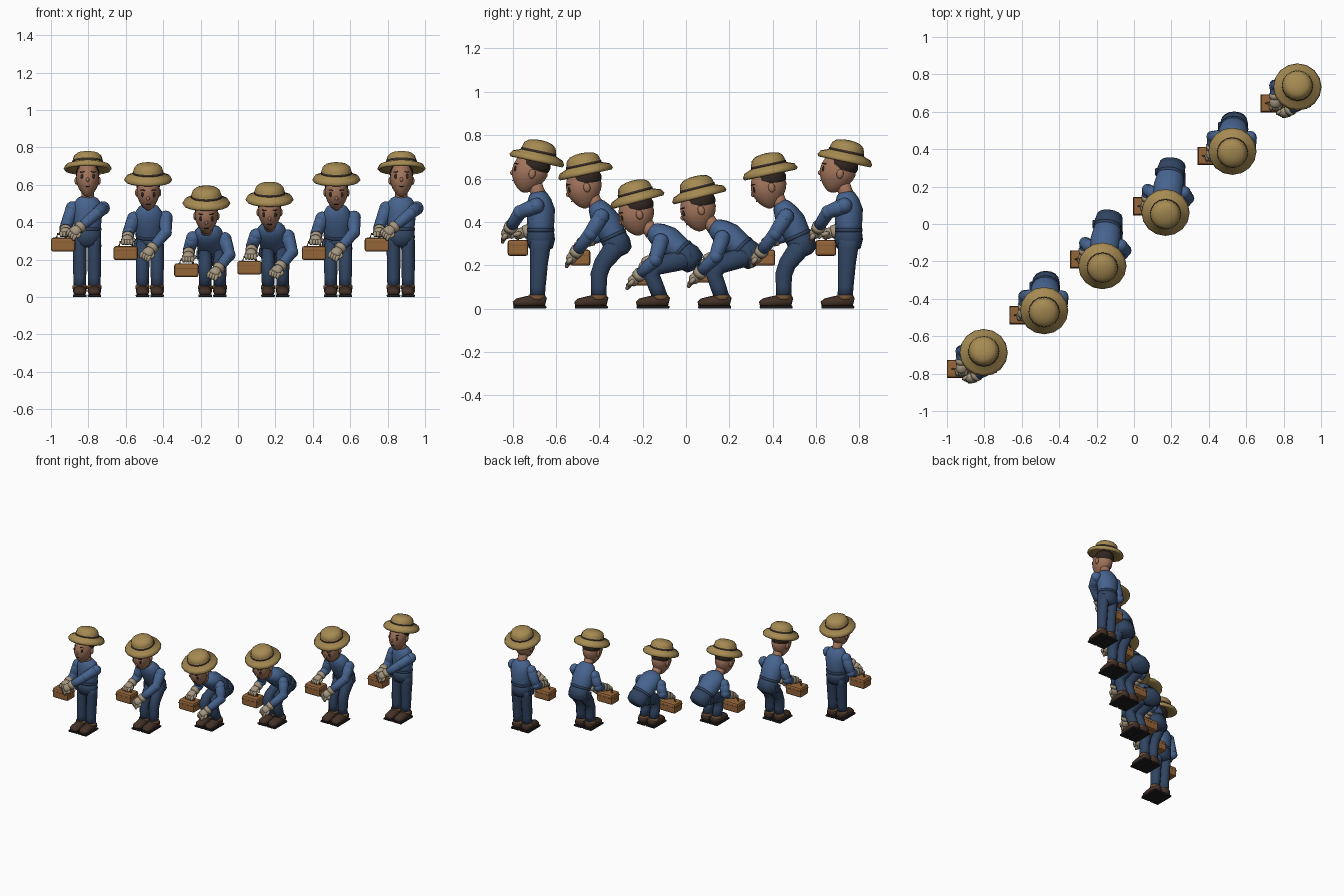
import bpy, bmesh, math
from mathutils import Vector, Matrix

if "Cube" in bpy.data.objects:
    bpy.data.objects.remove(bpy.data.objects["Cube"])

COL = dict(straw=(.38, .255, .085), band=(.035, .025, .02), shirt=(.062, .125, .27), denim=(.030, .058, .12),
           skin=(.36, .175, .105), boot=(.055, .03, .02), sole=(.015, .012, .012), cuff=(.17, .085, .035),
           glove=(.38, .31, .215), case=(.30, .13, .04), hair=(.03, .018, .014))
MATS = {}
for k, c in COL.items():
    MATS[k] = bpy.data.materials.new(k)
    MATS[k].diffuse_color = (*c, 1)


def finish(bm, name, mat, M, smooth=True):
    bmesh.ops.recalc_face_normals(bm, faces=bm.faces)
    me = bpy.data.meshes.new(name)
    bm.to_mesh(me)
    bm.free()
    for p in me.polygons:
        p.use_smooth = smooth
    me.materials.append(MATS[mat])
    ob = bpy.data.objects.new(name, me)
    ob.matrix_world = M
    bpy.context.collection.objects.link(ob)
    return ob


def tube(name, pts, radii, mat, M, n=12):
    """Capped tube through pts; each radius is a number or a (side, depth) pair."""
    bm = bmesh.new()
    pts = [Vector(p) for p in pts]
    rings = []
    for i, p in enumerate(pts):
        t = (pts[min(i + 1, len(pts) - 1)] - pts[max(i - 1, 0)]).normalized()
        ref = Vector((1, 0, 0)) if abs(t.x) < .9 else Vector((0, 0, 1))
        u = (ref - t * ref.dot(t)).normalized()
        v = t.cross(u)
        a, b = radii[i] if isinstance(radii[i], tuple) else (radii[i], radii[i])
        rings.append([bm.verts.new(p + u * a * math.cos(2 * math.pi * k / n) + v * b * math.sin(2 * math.pi * k / n))
                      for k in range(n)])
    for r, s in zip(rings, rings[1:]):
        for k in range(n):
            bm.faces.new((r[k], r[(k + 1) % n], s[(k + 1) % n], s[k]))
    bm.faces.new(rings[0])
    bm.faces.new(rings[-1])
    return finish(bm, name, mat, M)


def ball(name, c, r, mat, M, shape=None, n=12):
    bm = bmesh.new()
    bmesh.ops.create_uvsphere(bm, u_segments=n, v_segments=max(6, n * 2 // 3), radius=1)
    for v in bm.verts:
        if shape:
            v.co = shape(v.co)
        v.co = Vector(c) + Vector((v.co.x * r[0], v.co.y * r[1], v.co.z * r[2]))
    return finish(bm, name, mat, M)


def box(name, c, s, mat, M, bev=.006):
    bm = bmesh.new()
    bmesh.ops.create_cube(bm, size=1)
    for v in bm.verts:
        v.co = Vector(c) + Vector((v.co.x * s[0], v.co.y * s[1], v.co.z * s[2]))
    bmesh.ops.bevel(bm, geom=bm.edges[:], offset=bev, segments=2, affect='EDGES', profile=.5)
    return finish(bm, name, mat, M, False)


def lathe(name, prof, mat, M, n=16):
    bm = bmesh.new()
    vs = [bm.verts.new((r, 0, z)) for r, z in prof]
    es = [bm.edges.new(e) for e in zip(vs, vs[1:])]
    bmesh.ops.spin(bm, geom=vs + es, cent=(0, 0, 0), axis=(0, 0, 1), angle=2 * math.pi, steps=n)
    bmesh.ops.remove_doubles(bm, verts=bm.verts, dist=1e-4)
    return finish(bm, name, mat, M)


def jaw(c):
    d = max(0, -c.z)
    f = 1 - .3 * d ** 1.5
    return Vector((c.x * f, c.y * f - .12 * d, c.z))


def head(M):
    ball("head", (0, 0, 0), (.062, .083, .098), 'skin', M, jaw, 18)
    ball("hair", (0, .014, .036), (.064, .075, .056), 'hair', M, None, 16)
    ball("nose", (0, -.079, -.018), (.009, .010, .012), 'skin', M)
    tube("mouth", [(-.012, -.068, -.052), (0, -.070, -.053), (.012, -.068, -.052)], [.0025] * 3, 'hair', M, 6)
    for s in (-1, 1):
        ball("eye", (s * .030, -.069, .002), (.009, .006, .013), 'hair', M)
        tube("eyebrow", [(s * .018, -.076, .026), (s * .040, -.061, .026)], [.003] * 2, 'hair', M, 6)
        ball("ear", (s * .060, .012, -.005), (.010, .016, .022), 'skin', M)
    # straw hat with drooping brim, domed crown and dark band
    H = M @ Matrix.Translation((0, .02, .085))
    lathe("hat", [(0, -.014), (.07, -.014), (.122, -.032), (.129, -.022), (.118, -.002), (.082, .012), (.079, .03),
                  (.073, .048), (.056, .062), (.028, .069), (0, .071)], 'straw', H)
    lathe("hat_band", [(.078, .008), (.084, .009), (.082, .022), (.076, .022)], 'band', H)


def arm(M, sh, el, ha):
    sh, el, ha = Vector(sh), Vector(el), Vector(ha)
    d = (ha - el).normalized()
    w = ha - d * .035
    tube("sleeve", [sh + (sh - el) * .15, sh, sh.lerp(el, .6), el, el.lerp(w, .5), w],
         [.018, .036, .034, .032, .029, .025], 'shirt', M)
    ball("shoulder", sh, (.037, .037, .037), 'shirt', M)
    ball("elbow", el, (.033, .033, .033), 'shirt', M)
    # glove: flared cuff, palm, fingers and thumb
    tube("glove_cuff", [w - d * .022, w - d * .018, w + d * .008, w + d * .01], [.022, .033, .030, .02], 'glove', M)
    tube("glove_palm", [w, ha - d * .012, ha + d * .01, ha + d * .02],
         [(.022, .02), (.031, .026), (.031, .025), (.022, .016)], 'glove', M)
    u = (Vector((1, 0, 0)) - d * d.x).normalized()
    for k in range(4):
        o = ha + u * (k - 1.5) * .015
        tube("finger", [o, o + d * .026, o + d * .036 + Vector((0, 0, -.012))], [.012, .011, .007], 'glove', M, 8)
    tube("thumb", [ha - d * .012 + u * .018, ha + u * .034, ha + d * .02 + u * .032], [.012, .011, .007], 'glove', M, 8)


def leg(M, s, hip, knee):
    x = s * .039
    h, k, a = Vector((x, *hip)), Vector((x, *knee)), Vector((x, .034, .05))
    tube("trouser_leg", [h + (h - k) * .1, h.lerp(k, .3), k.lerp(h, .2), k.lerp(a, .2), k.lerp(a, .6), a],
         [(.034, .048), (.037, .047), (.036, .041), (.036, .039), (.034, .036), (.033, .035)], 'denim', M)
    tube("boot_cuff", [(x, .034, .04), (x, .034, .044), (x, .034, .06), (x, .034, .064)],
         [.034, .038, .038, .033], 'cuff', M)
    tube("boot", [(x, .074, .032), (x, .066, .034), (x, .03, .036), (x, -.02, .03), (x, -.06, .026), (x, -.077, .022)],
         [(.02, .018), (.032, .028), (.036, .031), (.036, .027), (.034, .021), (.02, .01)], 'boot', M)
    box("boot_sole", (x, 0, .007), (.073, .152, .014), 'sole', M, .005)


def figure(x, y, P):
    M = Matrix.Translation((x, y, 0))
    sx, pel, che, nk = P['sx'], Vector((0, *P['pelvis'])), Vector((P['sx'] * .6, *P['chest'])), Vector((P['sx'], *P['neck']))
    for s in (-1, 1):
        leg(M, s, P['pelvis'], P['knee'])
    # hips, belt, pouch and shirt follow the bent spine
    up = (che - pel).normalized()
    tube("hips", [pel - up * .055, pel - up * .04, pel, pel + up * .045],
         [(.045, .03), (.07, .056), (.075, .066), (.072, .06)], 'denim', M, 16)
    tube("belt", [pel + up * .034, pel + up * .036, pel + up * .05, pel + up * .052],
         [.06, (.076, .064), (.076, .064), .06], 'denim', M, 16)
    box("belt_pouch", pel + Vector((-.075, -.012, -.01)), (.022, .045, .05), 'denim', M)
    tube("shirt", [pel + up * .03, pel.lerp(che, .5), che, che.lerp(nk, .5), che.lerp(nk, .85), nk],
         [(.071, .058), (.074, .062), (.080, .066), (.077, .056), (.055, .042), (.03, .028)], 'shirt', M, 16)
    # head hangs from the hat position
    R = Matrix.Rotation(math.radians(P['tilt']), 4, 'X')
    hc = Vector((sx * 1.1, *P['hat'])) - R @ Vector((0, .02, .085))
    head(M @ Matrix.Translation(hc) @ R)
    tube("neck", [nk - (hc - nk) * .2, nk, hc + R @ Vector((0, .02, -.03))], [.036, .033, .036], 'skin', M)
    arm(M, *P['left'])
    arm(M, *P['right'])
    # tool case with handle and lid seam
    cx, cy, cz = P['case']
    box("case", (cx, cy, cz), (.13, .095, .074), 'case', M, .012)
    box("case_seam", (cx, cy, cz + .012), (.132, .097, .003), 'cuff', M, .0008)
    t = cz + .034
    tube("case_handle", [(cx - .037, cy, t), (cx - .03, cy, t + .024), (cx + .03, cy, t + .024), (cx + .037, cy, t)],
         [.006] * 4, 'cuff', M, 8)


stand = dict(sx=.003, pelvis=(.05, .32), chest=(.05, .455), neck=(.035, .54), knee=(.04, .18), hat=(.037, .708), tilt=-12,
             left=((.085, .03, .475), (.05, -.045, .445), (-.065, -.105, .35)),
             right=((-.078, .045, .475), (-.115, .04, .37), (-.115, -.055, .345)), case=(-.128, -.055, .28))
lean = dict(sx=-.008, pelvis=(.118, .295), chest=(.07, .40), neck=(.015, .49), knee=(.035, .185), hat=(-.032, .648),
            tilt=12, left=((.085, .045, .425), (.085, -.005, .345), (-.01, -.09, .235)),
            right=((-.085, .05, .42), (-.115, .05, .34), (-.12, -.045, .305)), case=(-.129, -.052, .235))
squat = dict(sx=-.03, pelvis=(.163, .235), chest=(.065, .318), neck=(-.015, .365), knee=(-.018, .185), hat=(-.078, .522),
             tilt=15, left=((.065, .035, .31), (.09, .01, .225), (.012, -.09, .13)),
             right=((-.105, .035, .315), (-.125, .05, .255), (-.13, -.03, .215)), case=(-.14, -.037, .143))
rise = dict(sx=-.028, pelvis=(.158, .25), chest=(.065, .333), neck=(-.012, .385), knee=(-.012, .187), hat=(-.076, .542),
            tilt=14, left=((.067, .035, .325), (.09, .005, .24), (.008, -.092, .14)),
            right=((-.102, .035, .33), (-.125, .05, .27), (-.13, -.03, .23)), case=(-.138, -.037, .157))

# six figures along the diagonal: bending down, then rising again
for i, pose in enumerate((stand, lean, squat, rise, lean, stand)):
    figure(-.807 + .3355 * i, -.72 + .284 * i, pose)

for m in bpy.data.materials:
    if m.users and not m.is_grease_pencil:
        m.use_nodes = True
        m.node_tree.nodes["Principled BSDF"].inputs["Base Color"].default_value = m.diffuse_color
